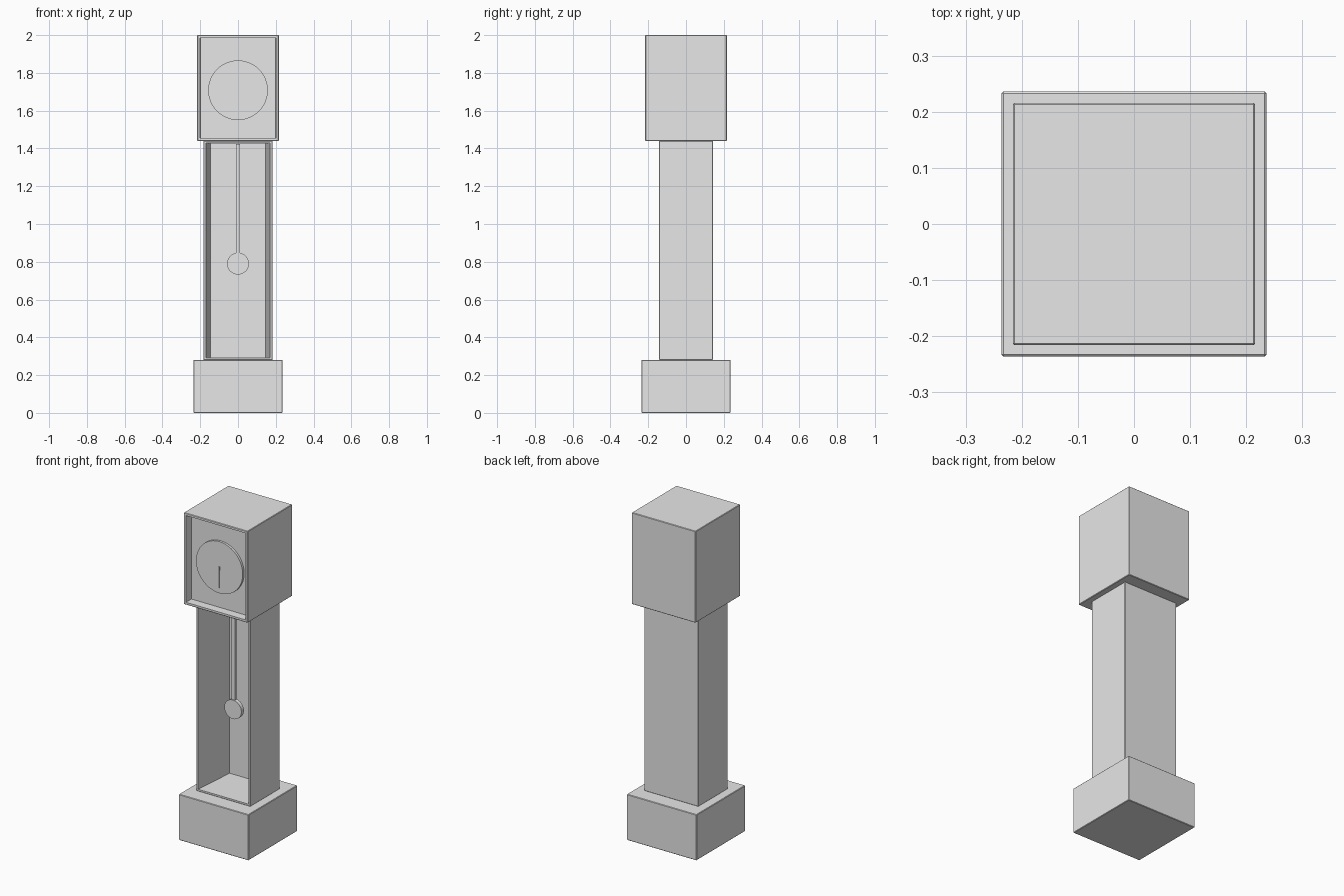
import bpy
import bmesh
import math
from mathutils import Matrix

cube = bpy.data.objects.get("Cube")
if cube:
    bpy.data.objects.remove(cube, do_unlink=True)

grey = bpy.data.materials.new("plain grey")
grey.use_nodes = True
grey.diffuse_color = (0.8, 0.8, 0.8, 1)
for node in grey.node_tree.nodes:
    if node.type == "BSDF_PRINCIPLED":
        node.inputs["Base Color"].default_value = (0.8, 0.8, 0.8, 1)


def finish(name, bm):
    mesh = bpy.data.meshes.new(name)
    bm.to_mesh(mesh)
    bm.free()
    mesh.materials.append(grey)
    obj = bpy.data.objects.new(name, mesh)
    bpy.context.collection.objects.link(obj)
    return obj


def box(name, half_x, y0, y1, z0, z1, bevel=0.0, frame=0.0, depth=0.0, taper=0.0):
    """Box with softened edges and an optional recess in its front face."""
    bm = bmesh.new()
    bmesh.ops.create_cube(bm, size=1)
    for v in bm.verts:
        v.co.x *= 2 * half_x
        v.co.y = (y0 + y1) / 2 + v.co.y * (y1 - y0)
        v.co.z = (z0 + z1) / 2 + v.co.z * (z1 - z0)
    if bevel:
        bmesh.ops.bevel(bm, geom=bm.edges[:], offset=bevel, segments=1,
                        affect="EDGES", profile=0.5)
    if frame:
        bm.normal_update()
        front = max((f for f in bm.faces if f.normal.y < -0.99),
                    key=lambda f: f.calc_area())
        bmesh.ops.inset_region(bm, faces=[front], thickness=frame)
        # Second ring becomes the side walls of the recess
        bmesh.ops.inset_region(bm, faces=[front], thickness=0.002)
        for v in front.verts:
            v.co.y += depth
            v.co.x -= math.copysign(taper, v.co.x)
    bm.normal_update()
    return finish(name, bm)


def disc(name, radius, y0, y1, z, sides=48):
    """Round plate facing the front."""
    bm = bmesh.new()
    place = Matrix.Translation((0, (y0 + y1) / 2, z)) @ Matrix.Rotation(math.pi / 2, 4, "X")
    bmesh.ops.create_cone(bm, cap_ends=True, segments=sides, radius1=radius,
                          radius2=radius, depth=y1 - y0, matrix=place)
    obj = finish(name, bm)
    bpy.ops.object.select_all(action="DESELECT")
    obj.select_set(True)
    bpy.context.view_layer.objects.active = obj
    bpy.ops.object.shade_smooth_by_angle(angle=math.radians(30))
    return obj


# Case
box("base", 0.236, -0.236, 0.236, 0, 0.28, bevel=0.003)
box("trunk", 0.183, -0.142, 0.142, 0.279, 1.441, bevel=0.003,
    frame=0.014, depth=0.27, taper=0.023)
box("hood", 0.216, -0.216, 0.216, 1.44, 2.0, bevel=0.003,
    frame=0.017, depth=0.05)

# Dial and hands
disc("dial", 0.158, -0.18, -0.16, 1.708)
box("long_hand", 0.0015, -0.184, -0.179, 1.585, 1.708)
box("short_hand", 0.003, -0.186, -0.179, 1.69, 1.713)

# Pendulum
box("pendulum_rod", 0.011, -0.046, -0.030, 0.83, 1.424)
disc("pendulum_bob", 0.058, -0.05, -0.026, 0.79, sides=32)
